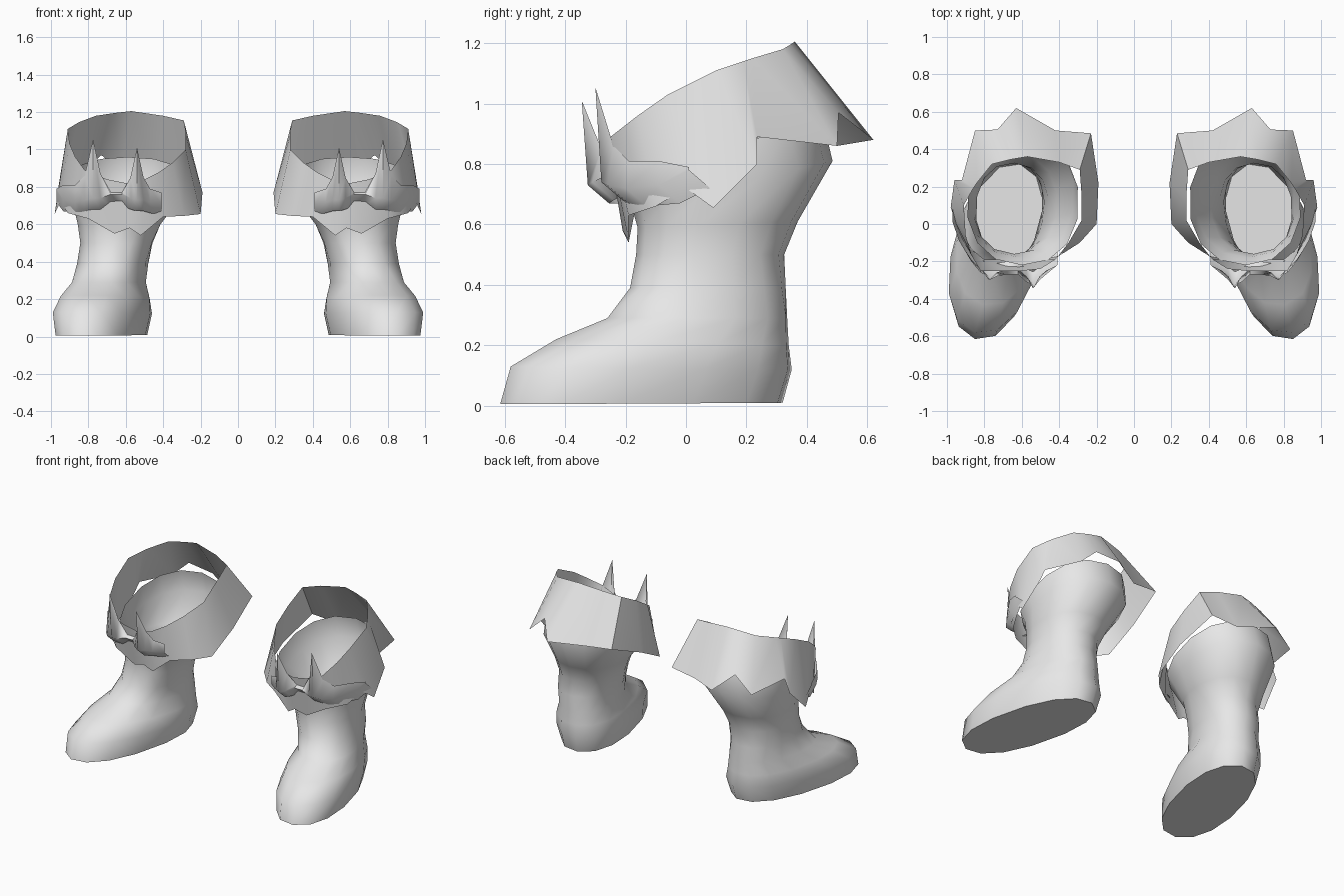
import bpy, math

grey = bpy.data.materials.new("soft_grey")
grey.diffuse_color = (0.8, 0.8, 0.8, 1)


def build(name, rings, closed=True, cap=False, angle=60):
    """Skin a list of equal-length point rings, mirrored to make the pair."""
    n = len(rings[0])
    verts = [p for ring in rings for p in ring]
    faces = []
    for r in range(len(rings) - 1):
        for i in range(n if closed else n - 1):
            j = (i + 1) % n
            faces.append((r * n + i, r * n + j, (r + 1) * n + j, (r + 1) * n + i))
    if cap:
        faces.append(tuple(reversed(range(n))))
    mesh = bpy.data.meshes.new(name)
    mesh.from_pydata(verts, [], faces)
    mesh.materials.append(grey)
    obj = bpy.data.objects.new(name, mesh)
    bpy.context.collection.objects.link(obj)
    bpy.ops.object.select_all(action='DESELECT')
    obj.select_set(True)
    bpy.context.view_layer.objects.active = obj
    bpy.ops.object.shade_smooth_by_angle(angle=math.radians(angle))
    mod = obj.modifiers.new("pair", 'MIRROR')
    mod.use_mirror_merge = False
    return obj


def oval(zb, zf, bx, by, fx, fy, w, n=14, power=0.9):
    """Tilted oval from a back point to a front point with half width w."""
    dx, dy = fx - bx, fy - by
    length = math.hypot(dx, dy)
    ux, uy = dx / length, dy / length
    pts = []
    for i in range(n):
        a = 2 * math.pi * i / n
        c, s = math.cos(a), math.sin(a)
        c = math.copysign(abs(c) ** power, c)
        s = math.copysign(abs(s) ** power, s)
        t = (c + 1) / 2
        pts.append((bx + dx * t - uy * s * w, by + dy * t + ux * s * w,
                    zb + (zf - zb) * t))
    return pts


# Boot: z back, z front, back x y, front x y, half width
boot = [
    (0.01, 0.005, 0.61, 0.32, 0.85, -0.615, 0.215),
    (0.12, 0.13, 0.60, 0.35, 0.85, -0.58, 0.237),
    (0.20, 0.22, 0.61, 0.34, 0.81, -0.43, 0.222),
    (0.29, 0.29, 0.61, 0.335, 0.77, -0.26, 0.187),
    (0.39, 0.39, 0.64, 0.33, 0.70, -0.185, 0.188),
    (0.50, 0.50, 0.64, 0.325, 0.66, -0.165, 0.195),
    (0.61, 0.59, 0.63, 0.37, 0.64, -0.16, 0.225),
    (0.81, 0.66, 0.60, 0.485, 0.61, -0.18, 0.285),
    (0.96, 0.73, 0.59, 0.45, 0.60, -0.22, 0.30),
]
build("boot", [oval(*r) for r in boot], cap=True)

# Flared cuff: top edge and ragged bottom edge, from the back round the outside
cuff_top = [
    (.57, .36, 1.205), (.66, .345, 1.195), (.76, .32, 1.18), (.84, .22, 1.15),
    (.86, .19, 1.14), (.91, .10, 1.11), (.90, -.06, 1.03), (.87, -.16, .96),
    (.82, -.25, .89), (.70, -.25, .84), (.60, -.25, .82), (.50, -.24, .84),
    (.42, -.19, .88), (.35, -.10, .93), (.28, .02, 1.0), (.28, .15, 1.08),
    (.29, .29, 1.155), (.40, .33, 1.18),
]
cuff_bottom = [
    (.63, .62, .88), (.73, .505, .97), (.85, .50, .86), (.92, .235, .89),
    (.96, .235, .80), (.98, .09, .655), (.95, 0, .72), (.91, -.10, .66),
    (.80, -.19, .63), (.66, -.19, .55), (.58, -.21, .58), (.52, -.19, .54),
    (.40, -.17, .64), (.29, -.10, .645), (.20, 0, .655), (.19, .22, .77),
    (.23, .485, .88), (.42, .50, .86),
]
build("cuff", [cuff_bottom, cuff_top], angle=50)

# Horned clasp: x, y, bottom z, top z, top y
clasp = [
    (.41, -.22, .65, .77, -.22), (.47, -.27, .66, .79, -.25),
    (.505, -.30, .67, .85, -.28), (.54, -.325, .67, 1.01, -.345),
    (.575, -.31, .68, .85, -.28), (.62, -.27, .70, .77, -.24),
    (.68, -.27, .70, .77, -.24), (.735, -.28, .68, .87, -.26),
    (.775, -.28, .68, 1.055, -.30), (.82, -.26, .67, .86, -.24),
    (.87, -.20, .66, .81, -.19), (.935, -.09, .67, .81, -.09),
    (.97, .01, .72, .79, .01),
]
build("horned_clasp", [
    [(x, y + .07, zb) for x, y, zb, zt, yt in clasp],
    [(x, y, zb + .06) for x, y, zb, zt, yt in clasp],
    [(x, yt, zt) for x, y, zb, zt, yt in clasp],
], closed=False)
